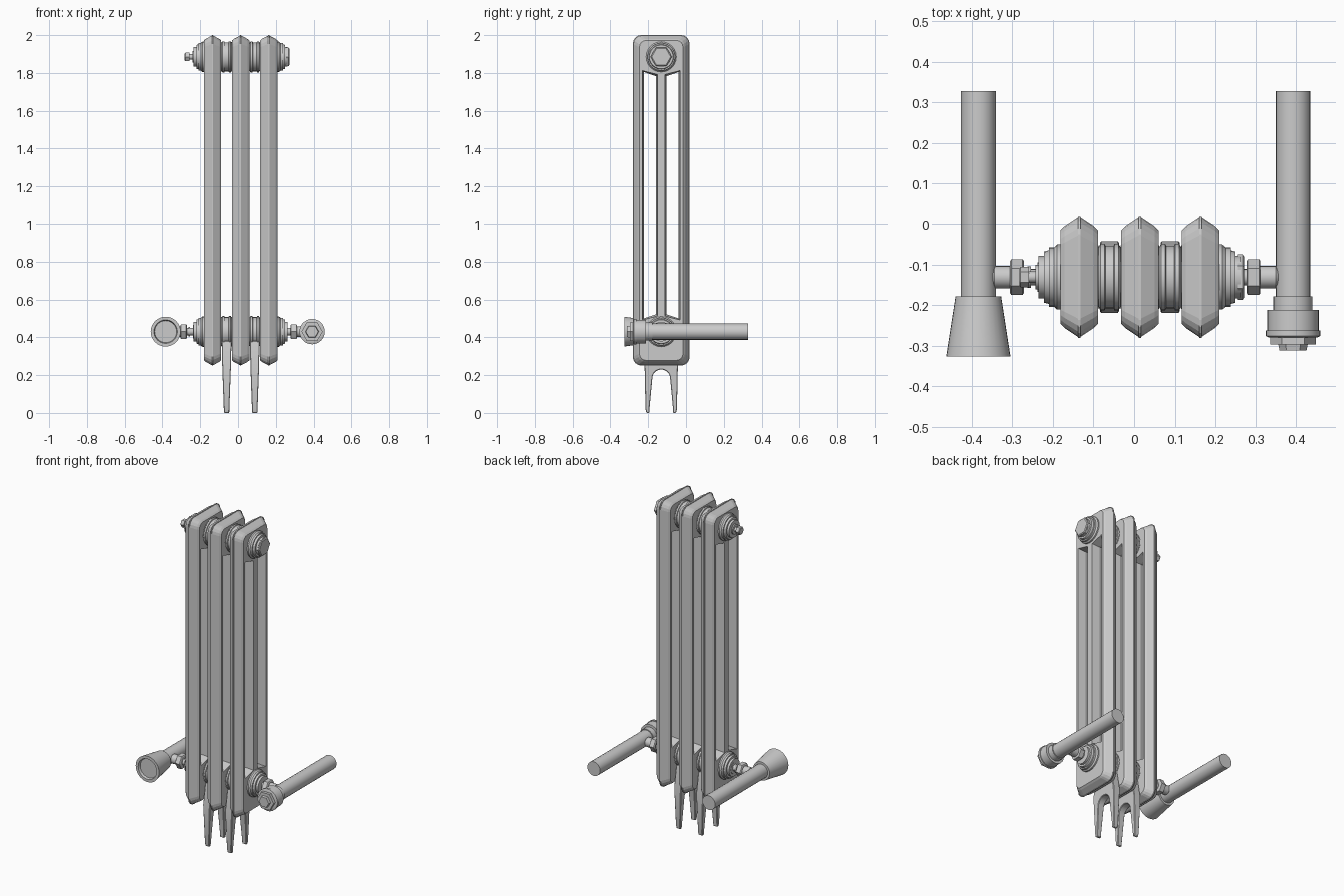
import bpy, bmesh
from math import sin, cos, pi, radians
from mathutils import Vector

if "Cube" in bpy.data.objects:
    bpy.data.objects.remove(bpy.data.objects["Cube"])

YC, Z_LOW, Z_TOP = -0.131, 0.43, 1.885
SECTIONS = (-0.135, 0.014, 0.163)


def make(name, bm, loc=(0, 0, 0), smooth=True):
    bmesh.ops.recalc_face_normals(bm, faces=bm.faces)
    me = bpy.data.meshes.new(name)
    bm.to_mesh(me)
    bm.free()
    ob = bpy.data.objects.new(name, me)
    ob.location = loc
    bpy.context.collection.objects.link(ob)
    if smooth:
        bpy.ops.object.select_all(action='DESELECT')
        ob.select_set(True)
        bpy.context.view_layer.objects.active = ob
        bpy.ops.object.shade_smooth_by_angle(angle=radians(32))
    return ob


def loft(bm, rings):
    """Skin a list of equal-length point rings and cap both ends."""
    vs = [[bm.verts.new(p) for p in r] for r in rings]
    n = len(vs[0])
    for a, b in zip(vs, vs[1:]):
        for i in range(n):
            j = (i + 1) % n
            bm.faces.new((a[i], a[j], b[j], b[i]))
    bm.faces.new(vs[0])
    bm.faces.new(vs[-1])


def lathe(name, profile, axis, loc, n=24):
    """Turn (position, radius) pairs about the x or y axis."""
    bm, rings = bmesh.new(), []
    for t, r in profile:
        ring = []
        for i in range(n):
            a = 2 * pi * i / n
            u, v = r * cos(a), r * sin(a)
            ring.append((t, u, v) if axis == 'X' else (u, t, v))
        rings.append(ring)
    loft(bm, rings)
    return make(name, bm, loc)


def rounded(x, inset, radius, seg=4):
    """Rounded rectangle in the y-z plane, section sized."""
    hy, hz = 0.15 - inset, 0.875 - inset * 0.8
    pts = []
    for k, (sy, sz) in enumerate(((1, 1), (-1, 1), (-1, -1), (1, -1))):
        for i in range(seg + 1):
            a = (k + i / seg) * pi / 2
            pts.append((x, YC + sy * (hy - radius) + radius * cos(a),
                        1.125 + sz * (hz - radius) + radius * sin(a)))
    return pts


# Radiator section: ridged slab with two flared openings
bm = bmesh.new()
loft(bm, [rounded(x, i, r) for x, i, r in (
    (-0.046, 0.035, 0.035), (-0.036, 0.025, 0.04), (-0.003, 0.003, 0.045), (-0.003, 0, 0.045),
    (0.003, 0, 0.045), (0.003, 0.003, 0.045), (0.036, 0.025, 0.04), (0.046, 0.035, 0.035))])
slab = make("section_blank", bm, smooth=False)

bm = bmesh.new()
for s in (-1, 1):
    rings = []
    for x, g in ((-0.06, 0.011), (0, 0), (0.06, 0.011)):
        rings.append([(x, YC + s * (0.092 + g), 0.500 - g), (x, YC + s * (0.027 - g), 0.522 - g),
                      (x, YC + s * (0.027 - g), 1.783 + g), (x, YC + s * (0.092 + g), 1.805 + g)])
    loft(bm, rings)
cutter = make("opening_cutter", bm, smooth=False)
cutter.hide_render = True
mod = slab.modifiers.new("openings", 'BOOLEAN')
mod.operation, mod.solver, mod.object = 'DIFFERENCE', 'EXACT', cutter
dg = bpy.context.evaluated_depsgraph_get()
cut_mesh = bpy.data.meshes.new_from_object(slab.evaluated_get(dg))
for ob in (slab, cutter):
    bpy.data.objects.remove(ob)
for i, x in enumerate(SECTIONS):
    ob = bpy.data.objects.new("radiator_section_%d" % (i + 1), cut_mesh)
    ob.location.x = x
    bpy.context.collection.objects.link(ob)

# Hubs joining the sections
GAPS = [(a + b) / 2 for a, b in zip(SECTIONS, SECTIONS[1:])]
half = [(0.034, 0.078), (0.027, 0.078), (0.027, 0.074), (0.022, 0.082), (0.012, 0.082), (0.010, 0.077)]
joint = [(-x, r) for x, r in half] + [(x, r) for x, r in reversed(half)]
for z in (Z_LOW, Z_TOP):
    for x in GAPS:
        lathe("joining_hub", joint, 'X', (x, YC, z))
    # Stepped end bosses on the outer faces
    for s, x in ((-1, SECTIONS[0] - 0.044), (1, SECTIONS[-1] + 0.044)):
        lathe("end_boss", [(s * t, r) for t, r in (
            (-0.004, 0.080), (0.010, 0.080), (0.018, 0.073), (0.030, 0.073), (0.030, 0.066),
            (0.042, 0.063), (0.042, 0.052), (0.056, 0.052))], 'X', (x, YC, z))

# Upper hex plug and air vent
lathe("hex_plug", [(0.255, 0.056), (0.268, 0.056), (0.272, 0.05)], 'X', (0, YC, Z_TOP), 6)
lathe("air_vent_stem", [(-0.225, 0.03), (-0.242, 0.03), (-0.242, 0.014), (-0.265, 0.014)],
      'X', (0, YC, Z_TOP), 16)
lathe("air_vent_nut", [(-0.258, 0.025), (-0.279, 0.025), (-0.282, 0.021)], 'X', (0, YC, Z_TOP), 6)

# Lower pipe connectors: stem, collar and hex nut on each side
for s, off in ((-1, 0.0), (1, 0.007)):
    at = (s * off, YC, Z_LOW)
    lathe("connector_stem", [(s * 0.225, 0.036), (s * 0.237, 0.036), (s * 0.237, 0.02), (s * 0.275, 0.02),
                             (s * 0.275, 0.028), (s * 0.343, 0.028), (s * 0.352, 0.02)], 'X', at, 16)
    lathe("connector_nut", [(s * 0.271, 0.039), (s * 0.274, 0.044), (s * 0.302, 0.044),
                            (s * 0.305, 0.039)], 'X', at, 6)
lathe("left_collar", [(-0.253, 0.026), (-0.262, 0.026)], 'X', (0, YC, Z_LOW), 16)

# Left pipe with hollow-fronted conical valve knob
lathe("left_pipe", [(0.328, 0.043), (-0.19, 0.043)], 'Y', (-0.383, 0, Z_LOW), 20)
lathe("valve_knob", [(-0.178, 0.056), (-0.326, 0.079), (-0.326, 0.062), (-0.312, 0.058)],
      'Y', (-0.383, 0, Z_LOW), 32)

# Right pipe with stepped lockshield cap
lathe("right_pipe", [(0.328, 0.043), (-0.19, 0.043)], 'Y', (0.392, 0, Z_LOW), 20)
lathe("lockshield_cap", [(-0.178, 0.048), (-0.212, 0.048), (-0.212, 0.063), (-0.262, 0.063),
                         (-0.262, 0.067), (-0.276, 0.067), (-0.280, 0.058), (-0.280, 0.050)],
      'Y', (0.392, 0, Z_LOW), 32)
lathe("lockshield_hex", [(-0.278, 0.056), (-0.297, 0.056), (-0.297, 0.036), (-0.312, 0.033)],
      'Y', (0.392, 0, Z_LOW), 6)

# Forked feet, tapering towards the floor
arch = [(0.047 * cos(a), 0.183 + 0.047 * sin(a)) for a in [pi * i / 10 for i in range(11)]]
fork = ([(0.063, 0), (0.063, 0.012), (0.055, 0.1)] + arch +
        [(-0.055, 0.1), (-0.063, 0.012), (-0.063, 0), (-0.078, 0), (-0.083, 0.02), (-0.088, 0.25),
         (-0.06, 0.38), (0.06, 0.38), (0.088, 0.25), (0.083, 0.02), (0.078, 0)])
for x in GAPS:
    bm = bmesh.new()
    loft(bm, [[(s * (0.014 + 0.012 * min(1, z / 0.33)), y, z) for y, z in fork] for s in (-1, 1)])
    foot = make("forked_foot", bm, (x, YC, 0))
    bev = foot.modifiers.new("soft_edges", 'BEVEL')
    bev.width, bev.segments, bev.limit_method = 0.003, 1, 'ANGLE'
    bev.angle_limit = radians(50)
